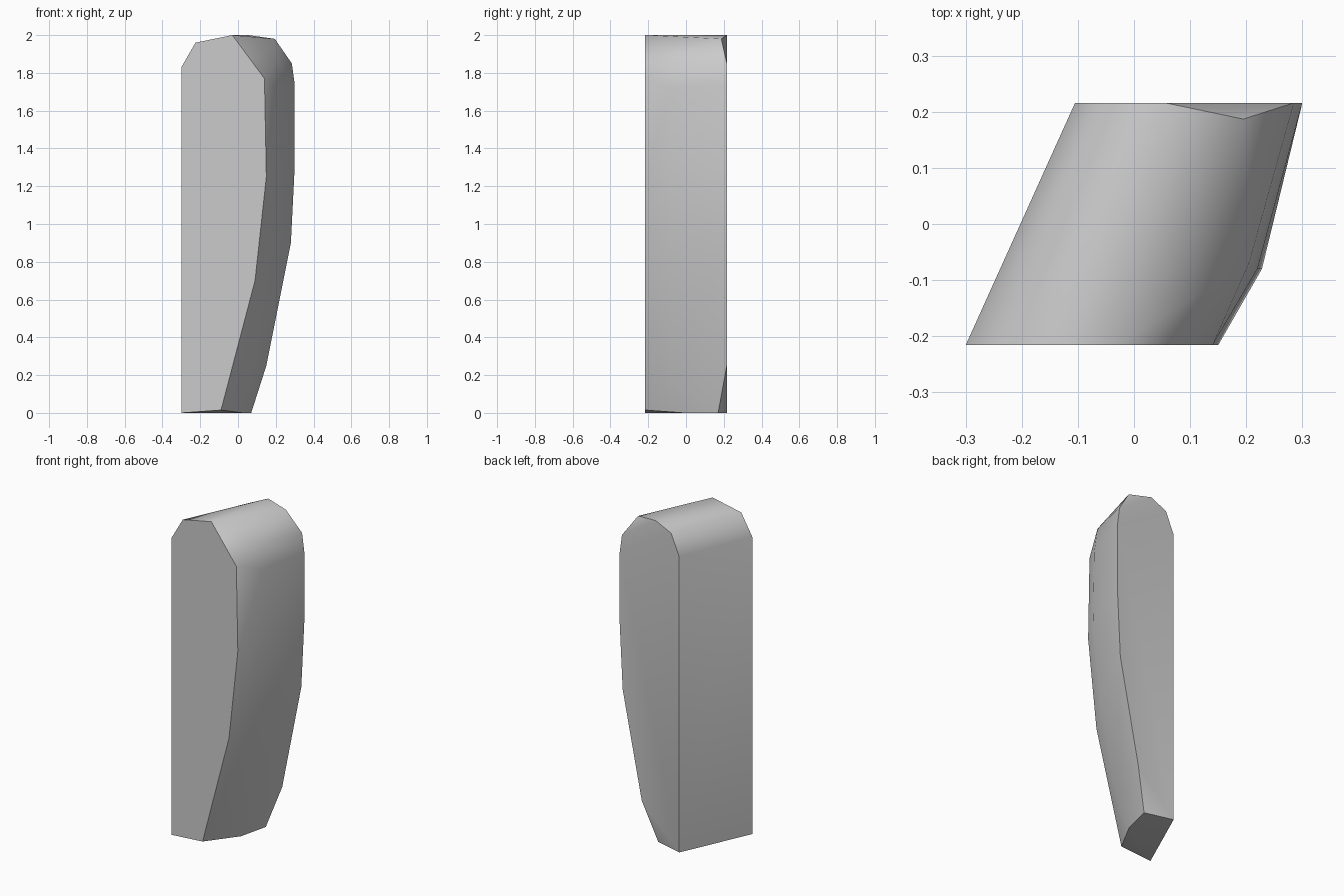
import bpy, bmesh, math

cube = bpy.data.objects.get("Cube")
if cube:
    bpy.data.objects.remove(cube, do_unlink=True)

# Stone colour
grey = bpy.data.materials.new("stone grey")
grey.use_nodes = True
COLOUR = (0.6, 0.6, 0.6, 1)
grey.diffuse_color = COLOUR
grey.node_tree.nodes["Principled BSDF"].inputs["Base Color"].default_value = COLOUR

# Front and back outlines as (x, z)
HALF = 0.216
front = [(-.3, 0), (-.3, 1.83), (-.225, 1.96), (-.03, 2), (.14, 1.77),
         (.15, 1.25), (.09, .7), (-.09, .015)]
back = [(-.105, 0), (-.105, 1.82), (-.05, 1.95), (.055, 2), (.285, 1.85),
        (.3, 1.74), (.3, 1.3), (.28, .9), (.15, .25)]

# Worn ridge down the side, and the chipped back corners
ridge = [(.205, -.07, 1.87), (.22, -.08, 1.72), (.228, -.08, 1.28),
         (.18, -.08, .8), (.06, -.06, .16), (.027, -.01, 0)]
chips = [(.195, .187, 1.98), (.07, .17, 0)]

points = [(x, -HALF, z) for x, z in front] + [(x, HALF, z) for x, z in back]
points += ridge + chips

# Wrap the outlines into one solid slab
bm = bmesh.new()
verts = [bm.verts.new(p) for p in points]
hull = bmesh.ops.convex_hull(bm, input=verts)
loose = [v for v in bm.verts if not v.link_faces]
bmesh.ops.delete(bm, geom=loose, context='VERTS')
bmesh.ops.dissolve_limit(bm, angle_limit=math.radians(0.5),
                         verts=bm.verts[:], edges=bm.edges[:])
bmesh.ops.recalc_face_normals(bm, faces=bm.faces[:])

mesh = bpy.data.meshes.new("stone_slab")
bm.to_mesh(mesh)
bm.free()
mesh.materials.append(grey)
slab = bpy.data.objects.new("stone_slab", mesh)
bpy.context.collection.objects.link(slab)

# Soft worn side, crisp main edges
bpy.ops.object.select_all(action='DESELECT')
slab.select_set(True)
bpy.context.view_layer.objects.active = slab
bpy.ops.object.shade_smooth_by_angle(angle=math.radians(35))
